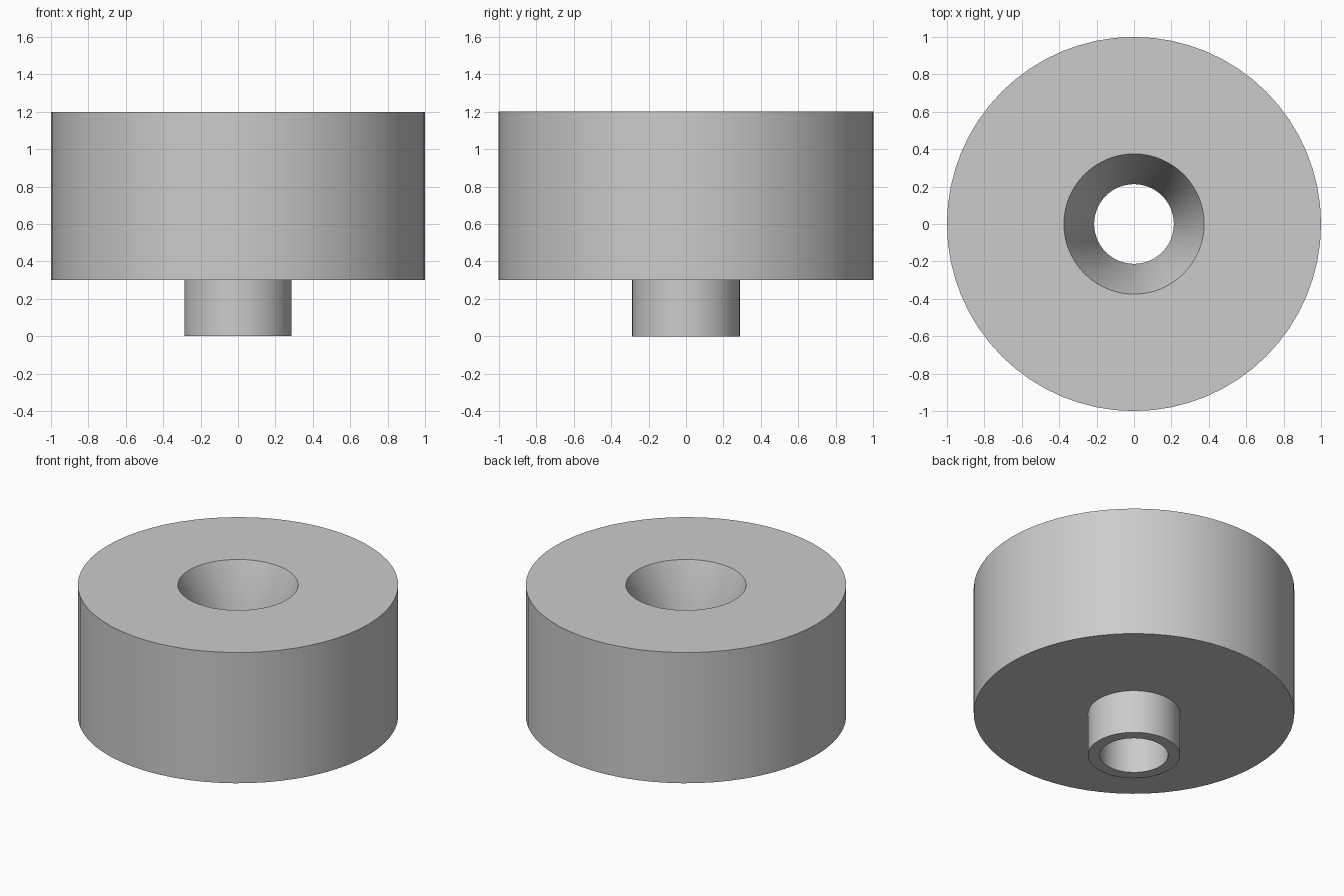
import bpy
import bmesh
from math import radians
from mathutils import Vector

cube = bpy.data.objects.get("Cube")
if cube:
    bpy.data.objects.remove(cube, do_unlink=True)

SEGMENTS = 64
OUTER, SPIGOT, BORE, MOUTH = 1.0, 0.287, 0.213, 0.375
TOP, SHOULDER, FUNNEL_END = 1.2, 0.3, 0.78

# Plain grey material
grey = bpy.data.materials.new("light grey")
grey.use_nodes = True
colour = (0.6, 0.6, 0.6, 1.0)
grey.diffuse_color = colour
grey.node_tree.nodes["Principled BSDF"].inputs["Base Color"].default_value = colour


def lathe(name, profile, material):
    """Revolve a closed (radius, height) profile around the z axis."""
    bm = bmesh.new()
    points = [bm.verts.new((r, 0, z)) for r, z in profile]
    edges = [bm.edges.new((p, points[(i + 1) % len(points)]))
             for i, p in enumerate(points)]
    bmesh.ops.spin(bm, geom=points + edges, cent=Vector(), axis=(0, 0, 1),
                   angle=radians(360), steps=SEGMENTS, use_duplicate=False)
    bmesh.ops.remove_doubles(bm, verts=bm.verts[:], dist=0.0001)
    bmesh.ops.recalc_face_normals(bm, faces=bm.faces[:])
    mesh = bpy.data.meshes.new(name)
    bm.to_mesh(mesh)
    bm.free()
    mesh.materials.append(material)
    obj = bpy.data.objects.new(name, mesh)
    bpy.context.collection.objects.link(obj)
    bpy.ops.object.select_all(action="DESELECT")
    obj.select_set(True)
    bpy.context.view_layer.objects.active = obj
    bpy.ops.object.shade_smooth_by_angle(angle=radians(30))
    return obj


# Drum with a lower spigot, a through bore and a funnel-shaped mouth
lathe("bored_drum", [
    (BORE, 0), (SPIGOT, 0), (SPIGOT, SHOULDER), (OUTER, SHOULDER),
    (OUTER, TOP), (MOUTH, TOP), (BORE, FUNNEL_END),
], grey)
